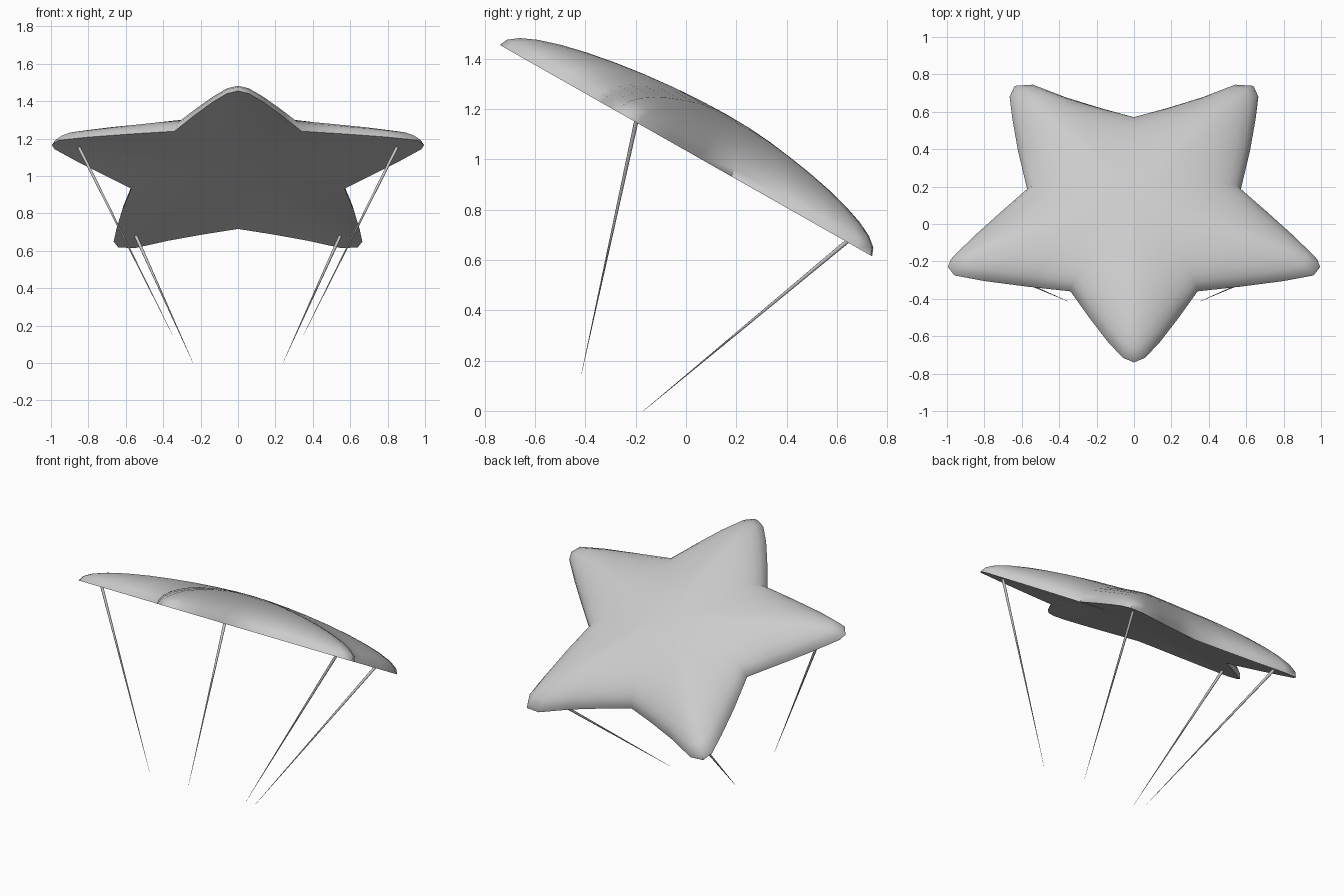
import bpy, bmesh, math
from mathutils import Vector

old = bpy.data.objects.get("Cube")
if old:
    bpy.data.objects.remove(old, do_unlink=True)


def material(name, value):
    m = bpy.data.materials.new(name)
    m.use_nodes = True
    m.diffuse_color = (value, value, value, 1)
    m.node_tree.nodes["Principled BSDF"].inputs["Base Color"].default_value = m.diffuse_color
    return m


GREY = material("light grey", 0.6)
TILT = math.atan(0.5676)      # canopy leans down toward the back
NORMAL = Vector((0, math.sin(TILT), math.cos(TILT)))
CENTRE_Y = 0.06


def on_plane(x, y, height=0):
    """Point above the sloping rim plane, given its plan position."""
    return Vector((x, y, 1.035 - math.tan(TILT) * y)) + NORMAL * height


def finish(name, bm):
    bmesh.ops.recalc_face_normals(bm, faces=bm.faces)
    mesh = bpy.data.meshes.new(name)
    bm.to_mesh(mesh)
    bm.free()
    mesh.materials.append(GREY)
    obj = bpy.data.objects.new(name, mesh)
    bpy.context.collection.objects.link(obj)
    bpy.ops.object.select_all(action='DESELECT')
    obj.select_set(True)
    bpy.context.view_layer.objects.active = obj
    bpy.ops.object.shade_smooth_by_angle(angle=math.radians(50))
    return obj


# Half of the star rim in plan, front tip to back notch, then mirrored
half = [(0, -.74), (.06, -.715), (.14, -.63), (.24, -.5), (.34, -.36),
        (.57, -.335), (.8, -.305), (.96, -.275), (.995, -.23), (.98, -.19),
        (.86, -.075), (.72, .05), (.57, .18), (.62, .39), (.65, .56),
        (.665, .68), (.64, .735), (.55, .74), (.37, .67), (.18, .61), (0, .56)]
rim = half + [(-x, y) for x, y in half[-2:0:-1]]


def ring(bm, t, height):
    """Rim outline shrunk by t, growing rounder toward the middle."""
    verts = []
    for x, y in rim:
        d = Vector((x, y - CENTRE_Y))
        r = d.length + (0.6 - d.length) * (1 - t)
        d = d.normalized() * r * t
        verts.append(bm.verts.new(on_plane(d.x, d.y + CENTRE_Y, height)))
    return verts


def bridge(bm, a, b):
    n = len(a)
    for i in range(n):
        bm.faces.new((a[i], a[(i + 1) % n], b[(i + 1) % n], b[i]))


def cap(bm, loop, height):
    tip = bm.verts.new(on_plane(0, CENTRE_Y, height))
    for i, v in enumerate(loop):
        bm.faces.new((v, loop[(i + 1) % len(loop)], tip))


# Canopy: domed top and a shallow hollow underside
bm = bmesh.new()
edge = ring(bm, 1, 0)
STEPS = 10
for depth, power in ((0.205, 1), (0.03, 2)):
    last = edge
    for k in range(1, STEPS):
        a = math.pi / 2 * k / STEPS
        loop = ring(bm, math.cos(a), depth * math.sin(a) ** power)
        bridge(bm, last, loop)
        last = loop
    cap(bm, last, depth)
finish("star_canopy", bm)


# Tapering stays under the side and back points
def stay(name, top, bottom):
    axis = bottom - top
    bm = bmesh.new()
    bmesh.ops.create_cone(bm, cap_ends=True, segments=8, radius1=0.009,
                          radius2=0.0006, depth=axis.length)
    bmesh.ops.rotate(bm, verts=bm.verts, matrix=axis.to_track_quat('Z', 'Y').to_matrix())
    bmesh.ops.translate(bm, verts=bm.verts, vec=(top + bottom) / 2)
    finish(name, bm)


for side, s in (("left", 1), ("right", -1)):
    stay("front_stay_" + side, on_plane(.85 * s, -.2, .005), Vector((.35 * s, -.415, .15)))
    stay("back_stay_" + side, on_plane(.545 * s, .64, .005), Vector((.24 * s, -.17, 0)))
